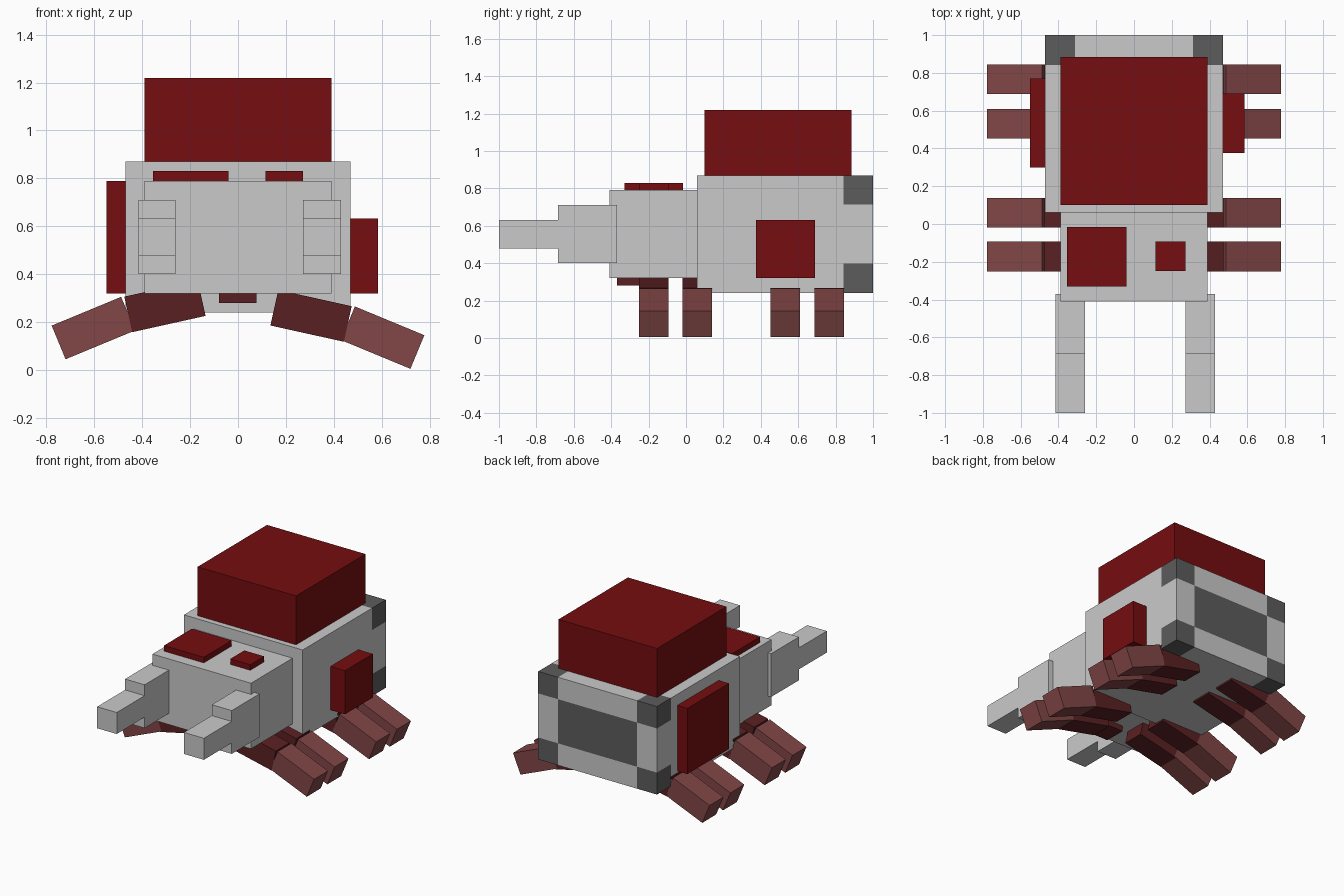
import bpy, bmesh, math
from mathutils import Vector

cube = bpy.data.objects.get("Cube")
if cube:
    bpy.data.objects.remove(cube, do_unlink=True)


def material(name, rgb):
    m = bpy.data.materials.new(name)
    m.use_nodes = True
    col = (*rgb, 1.0)
    m.diffuse_color = col
    m.node_tree.nodes["Principled BSDF"].inputs["Base Color"].default_value = col
    return m


LIGHT = material("light grey", (0.59, 0.59, 0.59))
DARK = material("dark grey", (0.107, 0.107, 0.107))
RED = material("deep red", (0.181, 0.004, 0.005))
MAROON = material("maroon", (0.102, 0.0144, 0.016))
ROSE = material("dusty rose", (0.223, 0.061, 0.061))


def box(name, x, y, z, mat, tilt=0.0):
    """Box from (min, max) ranges, tilted about the y axis through its centre."""
    bm = bmesh.new()
    bmesh.ops.create_cube(bm, size=1)
    bmesh.ops.scale(bm, vec=Vector((x[1] - x[0], y[1] - y[0], z[1] - z[0])), verts=bm.verts)
    me = bpy.data.meshes.new(name)
    bm.to_mesh(me)
    bm.free()
    me.materials.append(mat)
    ob = bpy.data.objects.new(name, me)
    ob.location = (sum(x) / 2, sum(y) / 2, sum(z) / 2)
    ob.rotation_euler.y = tilt
    bpy.context.collection.objects.link(ob)
    return ob


# Main body, cut along the edges of its dark rear markings
body = box("body", (-0.47, 0.47), (0.06, 1.0), (0.24, 0.87), LIGHT)
body.data.materials.append(DARK)
bm = bmesh.new()
bm.from_mesh(body.data)
CUT_X, CUT_Y, CUT_Z = 0.313, 0.313, 0.158
for co, no in (((CUT_X, 0, 0), (1, 0, 0)), ((-CUT_X, 0, 0), (1, 0, 0)),
               ((0, CUT_Y, 0), (0, 1, 0)),
               ((0, 0, CUT_Z), (0, 0, 1)), ((0, 0, -CUT_Z), (0, 0, 1))):
    bmesh.ops.bisect_plane(bm, geom=bm.verts[:] + bm.edges[:] + bm.faces[:],
                           plane_co=co, plane_no=no)
for f in bm.faces:
    c = f.calc_center_median()
    corner = c.y > CUT_Y and abs(c.x) > CUT_X and abs(c.z) > CUT_Z
    panel = c.y > 0.46 and abs(c.x) < CUT_X and abs(c.z) < CUT_Z
    f.material_index = 1 if corner or panel else 0
bm.to_mesh(body.data)
bm.free()

# Head and the block on the back
box("head", (-0.39, 0.39), (-0.41, 0.06), (0.32, 0.79), LIGHT)
box("back_block", (-0.39, 0.39), (0.10, 0.885), (0.87, 1.22), RED)

# Stepped jaws
for side, x in (("right", (-0.415, -0.26)), ("left", (0.272, 0.43))):
    box(f"jaw_base_{side}", x, (-0.685, -0.37), (0.40, 0.71), LIGHT)
    box(f"jaw_tip_{side}", x, (-1.0, -0.685), (0.478, 0.632), LIGHT)

# Raised patches on the head and sides
box("head_patch_large", (-0.355, -0.04), (-0.33, -0.015), (0.79, 0.83), RED)
box("head_patch_small", (0.115, 0.272), (-0.25, -0.093), (0.79, 0.83), RED)
box("side_patch_right", (-0.55, -0.47), (0.30, 0.77), (0.32, 0.79), RED)
box("side_patch_left", (0.47, 0.585), (0.375, 0.69), (0.32, 0.632), RED)
box("chin_patch", (-0.08, 0.078), (-0.37, -0.213), (0.28, 0.32), MAROON)

# Four pairs of two-part legs; the right row sits slightly higher
H = 0.157 / 2
for side, s, lift in (("left", 1, 0.0), ("right", -1, 0.04)):
    for i, y in enumerate((-0.172, 0.06, 0.531, 0.766), 1):
        for part, cx, cz, deg, mat in (("upper", 0.305, 0.226, 12.5, MAROON),
                                       ("lower", 0.604, 0.135, 22.5, ROSE)):
            box(f"leg_{part}_{side}_{i}", (s * cx - 2 * H, s * cx + 2 * H),
                (y - H, y + H), (cz + lift - 0.076, cz + lift + 0.076),
                mat, s * math.radians(deg))
